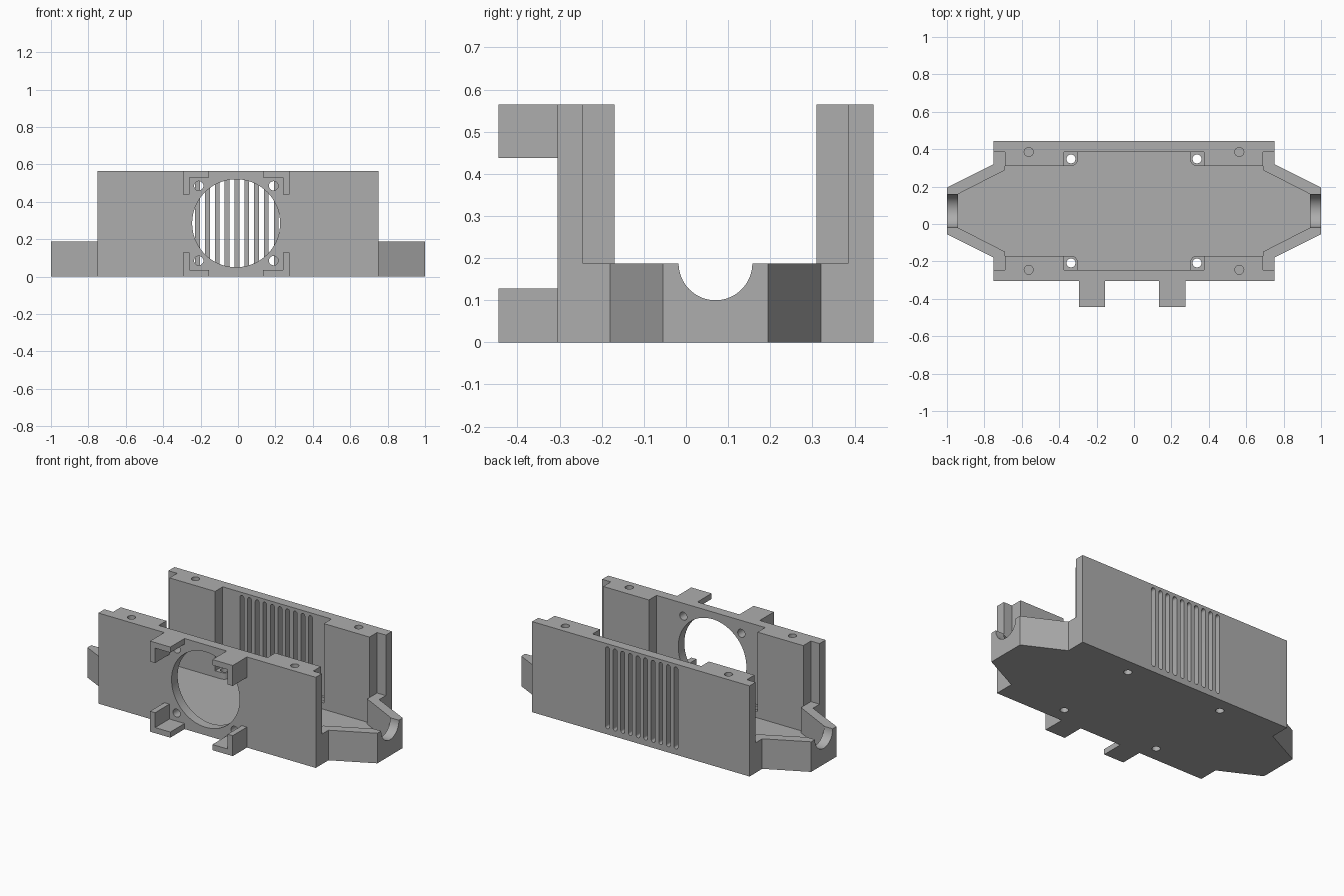
import bpy, bmesh
from math import sin, cos, pi

if "Cube" in bpy.data.objects:
    bpy.data.objects.remove(bpy.data.objects["Cube"], do_unlink=True)

grey = bpy.data.materials.new("matte_grey")
grey.use_nodes = True
grey.diffuse_color = (0.42, 0.42, 0.42, 1)
grey.node_tree.nodes["Principled BSDF"].inputs["Base Color"].default_value = (0.42, 0.42, 0.42, 1)

MID = 0.07       # y centre line of the tray
TOP = 0.565      # wall height
RIM = 0.1875     # end rim height
FLOOR = 0.03
FAN_X, FAN_Z = -0.01, 0.285


def arc(cx, cy, r, a=0.0, b=2 * pi, n=48):
    return [(cx + r * cos(a + (b - a) * i / n), cy + r * sin(a + (b - a) * i / n))
            for i in range(n if b - a > 6 else n + 1)]


def mirror_y(pts):
    return [(x, 2 * MID - y) for x, y in pts]


def mirror_x(pts):
    return [(-x, y) for x, y in pts]


# Extrudes one or more outlines along an axis into a single object
def prism(name, outlines, lo, hi, axis="z"):
    place = {"z": lambda a, b, t: (a, b, t),
             "y": lambda a, b, t: (a, t, b),
             "x": lambda a, b, t: (t, a, b)}[axis]
    bm = bmesh.new()
    for pts in outlines:
        low = [bm.verts.new(place(a, b, lo)) for a, b in pts]
        high = [bm.verts.new(place(a, b, hi)) for a, b in pts]
        bm.faces.new(low)
        bm.faces.new(high)
        for i in range(len(pts)):
            j = (i + 1) % len(pts)
            bm.faces.new((low[i], low[j], high[j], high[i]))
    bmesh.ops.recalc_face_normals(bm, faces=bm.faces)
    mesh = bpy.data.meshes.new(name)
    bm.to_mesh(mesh)
    bm.free()
    mesh.materials.append(grey)
    ob = bpy.data.objects.new(name, mesh)
    bpy.context.collection.objects.link(ob)
    return ob


def select(ob):
    bpy.ops.object.select_all(action="DESELECT")
    ob.select_set(True)
    bpy.context.view_layer.objects.active = ob


def cut(ob, outlines, lo, hi, axis="z"):
    cutter = prism("cutter", outlines, lo, hi, axis)
    cutter.hide_render = True
    mod = ob.modifiers.new("cut", "BOOLEAN")
    mod.operation, mod.solver, mod.object = "DIFFERENCE", "EXACT", cutter
    select(ob)
    bpy.ops.object.modifier_apply(modifier=mod.name)
    bpy.data.objects.remove(cutter, do_unlink=True)


def smooth(ob):
    select(ob)
    bpy.ops.object.shade_smooth_by_angle(angle=pi / 6)


# Floor plate with tapered ends and four screw holes
quarter = [(1.0, 0.195), (0.75, 0.32), (0.75, 0.445)]
right = mirror_y(quarter)[::-1] + quarter
floor = prism("floor_plate", [right + mirror_x(right)[::-1]], 0, FLOOR)
screw = arc(0.337, 0.348, 0.024, n=24)
screws = [screw, mirror_x(screw), mirror_y(screw), mirror_x(mirror_y(screw))]
cut(floor, screws, -0.1, 0.2)
smooth(floor)

# Low bosses around the screw holes
boss = [(0.375, 0.31), (0.375, 0.385), (0.30, 0.385)] + arc(0.337, 0.347, 0.037, pi, 1.5 * pi, 10)
bosses = prism("screw_bosses", [boss, mirror_x(boss), mirror_y(boss), mirror_x(mirror_y(boss))],
               FLOOR, 0.07)
cut(bosses, screws, -0.1, 0.2)
smooth(bosses)

# Side walls with thick blocks and stepped ends
half = [(0.75, 0.445), (0.75, 0.385), (0.69, 0.385), (0.69, 0.31), (0.375, 0.31), (0.375, 0.385)]
wall = half + mirror_x(half)[::-1]
back = prism("back_wall", [wall], FLOOR, TOP)
front = prism("front_wall", [mirror_y(wall)], FLOOR, TOP)
pin = arc(0.563, 0.385, 0.024, n=24)
pins = [pin, mirror_x(pin)]
cut(back, pins, TOP - 0.12, TOP + 0.1)
cut(front, [mirror_y(p) for p in pins], TOP - 0.12, TOP + 0.1)

# Vent slots in the back wall
slots = []
for i in range(10):
    x = (i - 4.5) * 0.0525 - 0.006
    slots.append(arc(x, 0.533, 0.0135, 0, pi, 10) + arc(x, 0.049, 0.0135, pi, 2 * pi, 10))
cut(back, slots, 0.3, 0.6, "y")
smooth(back)

# Fan opening and its four mounting holes in the front wall
holes = [arc(FAN_X, FAN_Z, 0.235, n=96)]
holes += [arc(FAN_X + sx * 0.2, FAN_Z + sz * 0.2, 0.025, n=24) for sx in (-1, 1) for sz in (-1, 1)]
cut(front, holes, -0.5, -0.2, "y")
smooth(front)

# Corner brackets that hold the fan
corner = [(0.285, 0.2825), (0.145, 0.2825), (0.145, 0.2475), (0.25, 0.2475), (0.25, 0.155), (0.285, 0.155)]
prism("fan_brackets", [[(FAN_X + sx * x, 0.2825 + sz * z) for x, z in corner]
                       for sx in (-1, 1) for sz in (-1, 1)], -0.445, -0.305, "y")

# Tapered end rims with a round notch for a tube
outer = [(0.69, 0.385), (0.75, 0.385), (0.75, 0.32), (1.0, 0.195)]
inner = [(0.94, 0.16), (0.69, 0.288)]
rim = outer + mirror_y(outer)[::-1] + mirror_y(inner)[::-1] + inner
for name, pts in (("left_end_rim", rim), ("right_end_rim", mirror_x(rim))):
    ob = prism(name, [pts], FLOOR, RIM)
    cut(ob, [arc(MID, RIM, 0.0875, n=64)], -1.2, 1.2, "x")
    smooth(ob)
